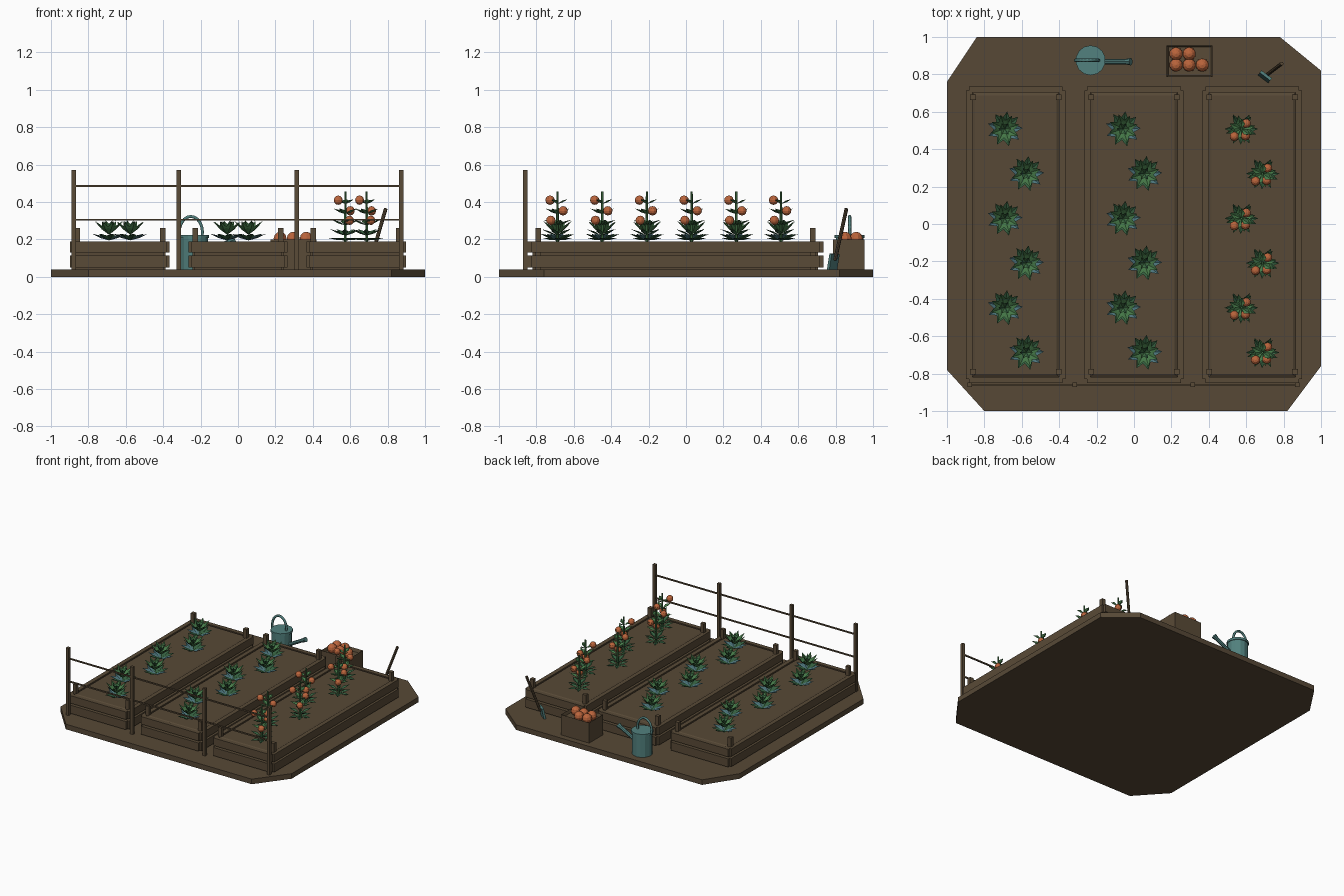
import bpy, bmesh
from math import sin, cos, pi, tau
from mathutils import Vector, Matrix

cube = bpy.data.objects.get("Cube")
if cube:
    bpy.data.objects.remove(cube)


def material(name, r, g, b):
    m = bpy.data.materials.new(name)
    m.use_nodes = True
    m.diffuse_color = (r, g, b, 1)
    m.node_tree.nodes["Principled BSDF"].inputs["Base Color"].default_value = (r, g, b, 1)
    return m


WOOD = material("brown wood", 0.10, 0.069, 0.038)
SOIL = material("brown soil", 0.095, 0.066, 0.037)
GREEN = material("leaf green", 0.06, 0.19, 0.065)
DARK = material("dark leaf green", 0.035, 0.115, 0.05)
BLUE = material("blue green leaf", 0.07, 0.17, 0.19)
ORANGE = material("orange fruit", 0.50, 0.13, 0.045)
METAL = material("teal metal", 0.085, 0.22, 0.21)


def finish(name, bm, *mats):
    mesh = bpy.data.meshes.new(name)
    bm.to_mesh(mesh)
    bm.free()
    for m in mats:
        mesh.materials.append(m)
    ob = bpy.data.objects.new(name, mesh)
    bpy.context.collection.objects.link(ob)
    return ob


def add_box(bm, lo, hi):
    lo, hi = Vector(lo), Vector(hi)
    mat = Matrix.Translation((lo + hi) / 2) @ Matrix.Diagonal((*(hi - lo), 1))
    return bmesh.ops.create_cube(bm, size=1, matrix=mat)["verts"]


def add_rod(bm, a, b, r1, r2, sides=8):
    a, b = Vector(a), Vector(b)
    mat = Matrix.Translation((a + b) / 2) @ (b - a).to_track_quat('Z', 'Y').to_matrix().to_4x4()
    bmesh.ops.create_cone(bm, cap_ends=True, segments=sides, radius1=r1, radius2=r2,
                          depth=(b - a).length, matrix=mat)


def add_ball(bm, pos, r, index=0):
    old = set(bm.faces)
    bmesh.ops.create_uvsphere(bm, u_segments=10, v_segments=6, radius=r,
                              matrix=Matrix.Translation(pos))
    for f in set(bm.faces) - old:
        f.material_index = index


def add_leaf(bm, angle, z, reach, rise, width, index):
    # folded pointed leaf, its midrib lower than its edges
    out, side = Vector((cos(angle), sin(angle), 0)), Vector((-sin(angle), cos(angle), 0))
    base = Vector((0, 0, z))
    mid = base + out * reach * 0.5 + Vector((0, 0, rise * 0.45))
    edge = Vector((0, 0, 0.007))
    pts = [base, mid - side * width / 2 + edge, base + out * reach + Vector((0, 0, rise)),
           mid + side * width / 2 + edge, mid - edge * 0.5]
    b, r, t, l, m = [bm.verts.new(p) for p in pts]
    for tri in ((b, r, m), (r, t, m), (t, l, m), (l, b, m)):
        bm.faces.new(tri).material_index = index


# ground slab with clipped corners
bm = bmesh.new()
outline = [(-0.84, 1), (-1, 0.76), (-1, -0.78), (-0.80, -1),
           (0.82, -1), (1, -0.76), (1, 0.82), (0.78, 1)]
slab = bm.faces.new([bm.verts.new((x, y, 0)) for x, y in outline])
top = bmesh.ops.extrude_face_region(bm, geom=[slab])["geom"]
bmesh.ops.translate(bm, vec=(0, 0, 0.04), verts=[v for v in top if isinstance(v, bmesh.types.BMVert)])
bmesh.ops.recalc_face_normals(bm, faces=bm.faces)
finish("ground_slab", bm, SOIL)

# raised beds
BEDS = (-0.632, 0, 0.632)
BACK, FRONT, HALF = 0.735, -0.85, 0.265
for i, cx in enumerate(BEDS, 1):
    bm = bmesh.new()
    for z0, z1 in ((0.05, 0.115), (0.13, 0.19)):
        for s in (-1, 1):
            add_box(bm, (cx + s * 0.232, FRONT + 0.02, z0), (cx + s * HALF, BACK - 0.02, z1))
        for y in (FRONT, BACK - 0.033):
            add_box(bm, (cx - HALF + 0.015, y, z0), (cx + HALF - 0.015, y + 0.033, z1))
    finish(f"bed_planks_{i}", bm, WOOD)

    bm = bmesh.new()
    for s in (-1, 1):
        for y in (-0.79, 0.677):
            x = cx + s * 0.229
            add_box(bm, (x - 0.015, y - 0.015, 0.04), (x + 0.015, y + 0.015, 0.26))
    finish(f"bed_posts_{i}", bm, WOOD)

    bm = bmesh.new()
    add_box(bm, (cx - 0.235, FRONT + 0.03, 0.04), (cx + 0.235, BACK - 0.03, 0.178))
    lid = max(bm.faces, key=lambda f: f.calc_center_median().z)
    bmesh.ops.inset_region(bm, faces=[lid], thickness=0.025)
    bmesh.ops.translate(bm, vec=(0, 0, 0.012), verts=lid.verts)
    finish(f"bed_soil_{i}", bm, SOIL)

# trellis
bm = bmesh.new()
for x in (-0.877, -0.318, 0.313, 0.874):
    add_box(bm, (x - 0.012, -0.872, 0.04), (x + 0.012, -0.848, 0.57))
finish("trellis_posts", bm, WOOD)
bm = bmesh.new()
for z in (0.305, 0.485):
    add_box(bm, (-0.877, -0.865, z - 0.005), (0.874, -0.855, z + 0.005))
finish("trellis_rails", bm, WOOD)

# leafy plant: low spreading tier, raised tier, heart
bm = bmesh.new()
for k in range(9):
    blue = 2 if k in (0, 4, 5, 8) else 1
    add_leaf(bm, tau * k / 9 + 0.05, 0.005, 0.095, 0.035, 0.05, blue)
for k in range(8):
    add_leaf(bm, tau * k / 8 + 0.3, 0.035, 0.08, 0.072, 0.042, 0)
for k in range(6):
    add_leaf(bm, tau * k / 6, 0.06, 0.035, 0.052, 0.025, k % 2)
leafy = finish("leafy_plant", bm, GREEN, DARK, BLUE)

# fruiting plant: stem, leaf tiers and three fruits
bm = bmesh.new()
add_rod(bm, (0, 0, -0.005), (0, 0, 0.265), 0.008, 0.006, 6)
for t, (z, reach, rise, count) in enumerate(((0.005, 0.09, 0.012, 6), (0.03, 0.085, 0.035, 5),
                                             (0.085, 0.075, 0.03, 4), (0.145, 0.07, 0.03, 4),
                                             (0.2, 0.055, 0.025, 3))):
    for k in range(count):
        add_leaf(bm, tau * k / count + t * 0.9, z, reach, rise, 0.036, 1 if t < 2 else 0)
for pos in ((-0.038, -0.04, 0.22), (0.026, 0.03, 0.163), (0.022, -0.036, 0.112)):
    add_ball(bm, pos, 0.025, 2)
fruiting = finish("fruiting_plant", bm, GREEN, DARK, ORANGE)

# staggered planting
for cx, plant in zip(BEDS, (leafy, leafy, fruiting)):
    for k in range(6):
        ob = plant.copy()
        bpy.context.collection.objects.link(ob)
        ob.location = (cx + (-0.058 if k % 2 == 0 else 0.056), 0.508 - 0.239 * k, 0.19)
for plant in (leafy, fruiting):
    bpy.data.objects.remove(plant)

# watering can
CX, CY = -0.232, 0.875
bm = bmesh.new()
add_rod(bm, (CX, CY, 0.04), (CX, CY, 0.215), 0.074, 0.074, 14)
add_rod(bm, (CX, CY, 0.207), (CX, CY, 0.224), 0.08, 0.08, 14)
add_rod(bm, (CX + 0.06, CY - 0.007, 0.12), (CX + 0.19, CY - 0.007, 0.19), 0.014, 0.014)
add_rod(bm, (CX + 0.185, CY - 0.007, 0.186), (CX + 0.215, CY - 0.007, 0.202), 0.014, 0.02)
finish("watering_can_body", bm, METAL)
curve = bpy.data.curves.new("watering_can_handle", 'CURVE')
curve.dimensions = '3D'
curve.bevel_depth = 0.009
curve.bevel_resolution = 1
arc = curve.splines.new('POLY')
arc.points.add(12)
for k, p in enumerate(arc.points):
    a = -0.25 + (pi + 0.5) * k / 12
    p.co = (CX - 0.02 + 0.062 * cos(a), CY, 0.238 + 0.085 * sin(a), 1)
curve.materials.append(METAL)
bpy.context.collection.objects.link(bpy.data.objects.new("watering_can_handle", curve))

# harvest crate with open top
bm = bmesh.new()
add_box(bm, (0.175, 0.785, 0.04), (0.42, 0.955, 0.20))
lid = max(bm.faces, key=lambda f: f.calc_center_median().z)
bmesh.ops.inset_region(bm, faces=[lid], thickness=0.012)
bmesh.ops.translate(bm, vec=(0, 0, -0.025), verts=lid.verts)
finish("crate", bm, WOOD)
bm = bmesh.new()
for x, y in ((0.225, 0.91), (0.295, 0.91), (0.225, 0.85), (0.295, 0.85), (0.365, 0.85)):
    add_ball(bm, (x, y, 0.205), 0.036)
finish("crate_fruit", bm, ORANGE)

# leaning hand tool
bm = bmesh.new()
add_rod(bm, (0.79, 0.858, 0.365), (0.71, 0.797, 0.09), 0.01, 0.01)
finish("tool_handle", bm, WOOD)
bm = bmesh.new()
verts = add_box(bm, (-0.035, -0.008, -0.045), (0.035, 0.008, 0.04))
tilt = Matrix.Translation((0.70, 0.788, 0.083)) @ Matrix.Rotation(-0.65, 4, 'Z') @ Matrix.Rotation(-0.2, 4, 'X')
bmesh.ops.transform(bm, matrix=tilt, verts=verts)
finish("tool_blade", bm, METAL)
